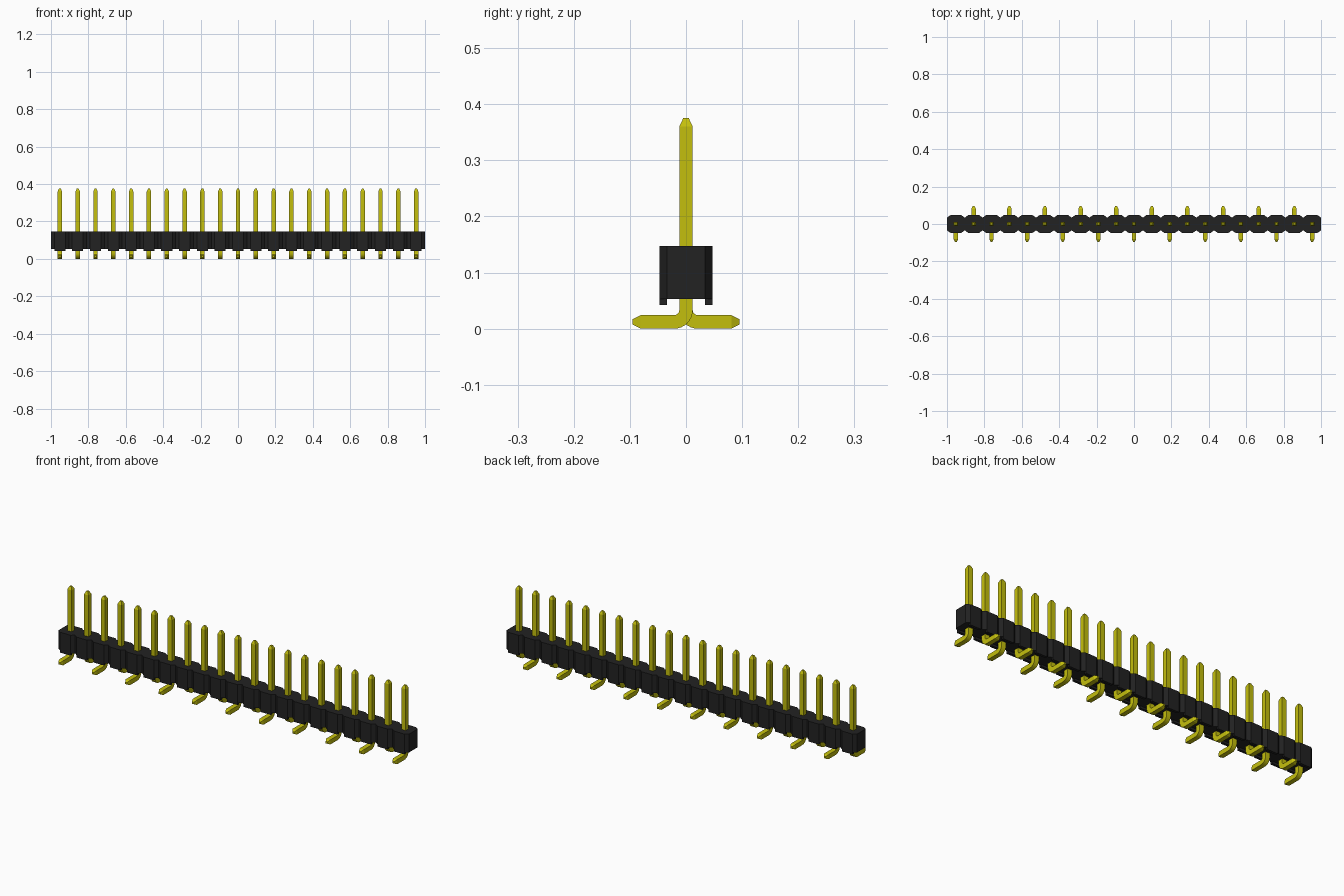
import bpy, bmesh, math
from mathutils import Vector

if "Cube" in bpy.data.objects:
    bpy.data.objects.remove(bpy.data.objects["Cube"])

COUNT = 21
PITCH = 2 / COUNT
HALF = PITCH / 2


def material(name, rgb):
    m = bpy.data.materials.new(name)
    m.use_nodes = True
    m.diffuse_color = (*rgb, 1)
    m.node_tree.nodes["Principled BSDF"].inputs["Base Color"].default_value = (*rgb, 1)
    return m


black = material("black plastic", (0.016, 0.016, 0.016))
gold = material("yellow metal", (0.55, 0.52, 0.004))


def finish(name, bm, mat):
    bmesh.ops.recalc_face_normals(bm, faces=bm.faces)
    me = bpy.data.meshes.new(name)
    bm.to_mesh(me)
    bm.free()
    me.materials.append(mat)
    ob = bpy.data.objects.new(name, me)
    bpy.context.collection.objects.link(ob)
    return ob


def prism(bm, outline, z0, z1):
    face = bm.faces.new([bm.verts.new((x, y, z0)) for x, y in outline])
    top = bmesh.ops.extrude_face_region(bm, geom=[face])["geom"]
    bmesh.ops.translate(bm, vec=(0, 0, z1 - z0),
                        verts=[v for v in top if isinstance(v, bmesh.types.BMVert)])


# Housing: one scalloped outline, notched between neighbouring pins
CX, CY = 0.018, 0.034
front = []
for i in range(COUNT):
    x = -1 + (i + 0.5) * PITCH
    if i == 0:
        front.append((x - HALF, -CY))
    front += [(x - HALF + CX, -0.047), (x + HALF - CX, -0.047), (x + HALF, -CY)]
bm = bmesh.new()
prism(bm, front + [(x, -y) for x, y in reversed(front)], 0.053, 0.147)
finish("housing", bm, black)

# Stand-off ribs below each flat of the housing
bm = bmesh.new()
for i in range(COUNT):
    x = -1 + (i + 0.5) * PITCH
    w = HALF - CX
    for s in (-1, 1):
        prism(bm, [(x - w, s * CY), (x + w, s * CY), (x + w, s * 0.047), (x - w, s * 0.047)],
              0.042, 0.053)
finish("standoff_ribs", bm, black)


# Pin: square section swept from the upper tip, round the bend, to the foot tip
R, W, TIP = 0.021, 0.012, 0.005
path = [(0, 0.375, 0, TIP), (0, 0.36, 0, W)]        # y, z, turn angle, half width
for k in range(9):
    a = math.pi / 2 * k / 8
    path.append((-R + R * math.cos(a), 0.012 + R - R * math.sin(a), a, W))
path += [(-0.081, 0.012, math.pi / 2, W), (-0.095, 0.012, math.pi / 2, TIP)]


def pin_mesh():
    bm = bmesh.new()
    rings = []
    for y, z, a, w in path:
        side = Vector((0, math.cos(a), -math.sin(a))) * w
        across = Vector((w, 0, 0))
        c = Vector((0, y, z))
        rings.append([bm.verts.new(c + sx * across + sy * side)
                      for sx, sy in ((-1, -1), (1, -1), (1, 1), (-1, 1))])
    for p, q in zip(rings, rings[1:]):
        for j in range(4):
            bm.faces.new((p[j], p[(j + 1) % 4], q[(j + 1) % 4], q[j]))
    bm.faces.new(rings[0])
    bm.faces.new(rings[-1])
    return bm


first = finish("pin_1", pin_mesh(), gold)
bpy.context.view_layer.objects.active = first
first.select_set(True)
bpy.ops.object.shade_smooth_by_angle(angle=math.radians(25))

# Row of pins, feet alternating front and back
for i in range(COUNT):
    pin = first
    if i:
        pin = bpy.data.objects.new(f"pin_{i + 1}", first.data)
        bpy.context.collection.objects.link(pin)
    pin.location.x = -1 + (i + 0.5) * PITCH
    pin.rotation_euler.z = math.pi * (i % 2)
